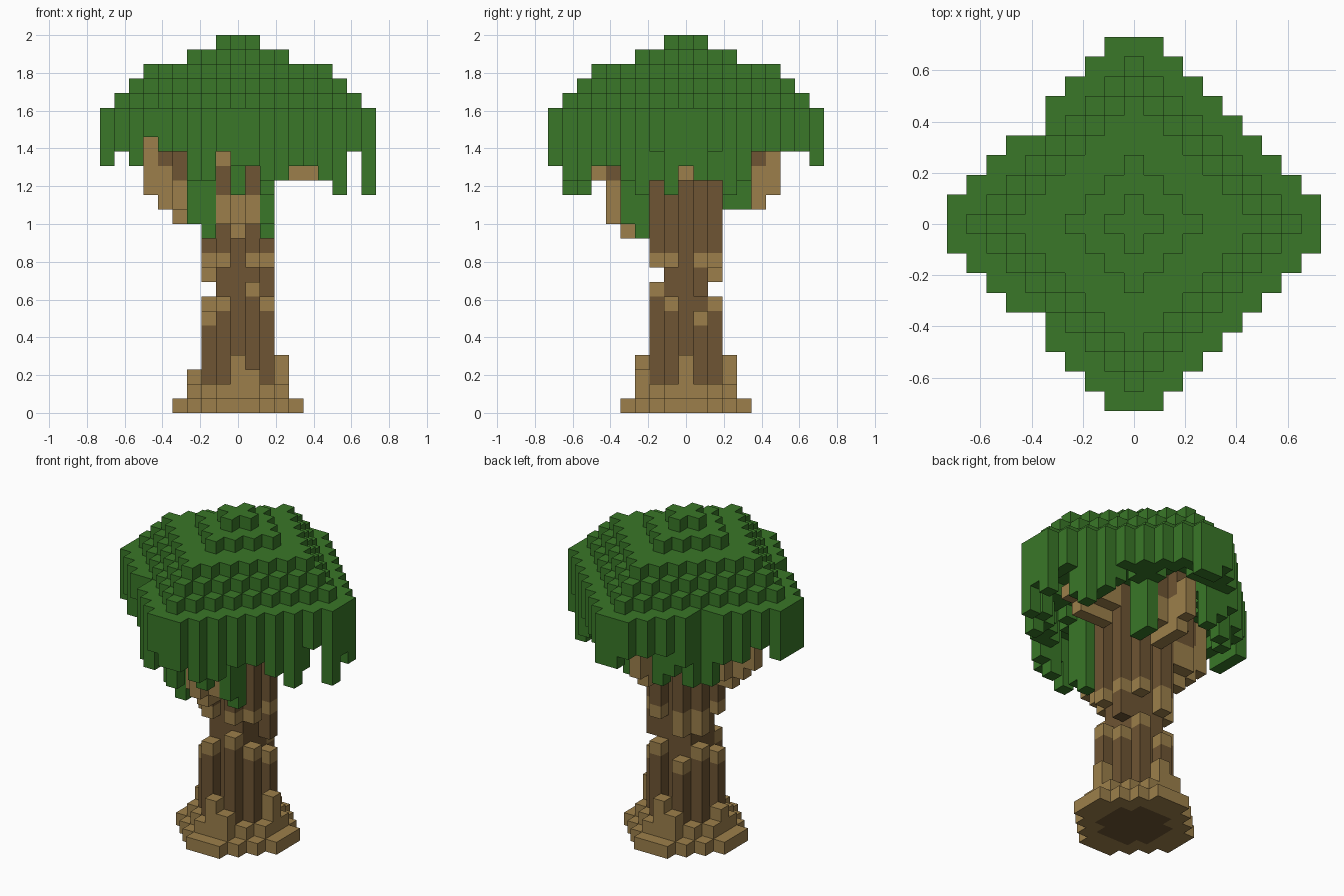
import bpy
import bmesh
import random
from mathutils import Vector

random.seed(4)
V = 2 / 26                      # edge length of one block
cube = bpy.data.objects.get("Cube")
if cube:
    bpy.data.objects.remove(cube)


def material(name, rgb):
    m = bpy.data.materials.new(name)
    m.use_nodes = True
    m.diffuse_color = (*rgb, 1)
    m.node_tree.nodes["Principled BSDF"].inputs["Base Color"].default_value = (*rgb, 1)
    return m


LEAF = material("leaf green", (0.041, 0.184, 0.021))
LIGHT = material("light bark", (0.335, 0.213, 0.070))
DARK = material("dark wood", (0.156, 0.090, 0.033))

blocks = {}                     # cell -> (part name, material)


def put(i, j, k, part, mat):
    blocks[i, j, k] = (part, mat)


def diamond(total, limit):
    """Cells of a square turned 45 degrees with clipped corners."""
    span = range(-limit, limit + 1)
    return [(i, j) for i in span for j in span if abs(i) + abs(j) <= total]


# Canopy tiers, from the top down
for k, total in [(25, 1), (24, 3), (23, 6), (22, 7), (21, 8)]:
    for i, j in diamond(total, total):
        put(i, j, k, "canopy", LEAF)

# Wide rim with a ragged lower edge: lowest block of each column, by x and by y
by_x = [17, 18, 17, 19, 18, 18, 16, 16, 18, 17, 17, 16, 16, 16, 17, 16, 15, 18, 15]
by_y = [17, 15, 15, 17, 17, 15, 15, 16, 15, 17, 16, 16, 15, 16, 18, 18, 18, 18, 17]
for i, j in diamond(10, 9):
    if (i, abs(j)) == (-5, 5):
        continue
    reach = abs(i) + abs(j)
    if reach >= 9 or max(abs(i), abs(j)) >= 8:
        if i < 0 and j > 0:
            low = 18 if j in (7, 8) or i == -8 else 17
            low = max(low, random.choice((16, 17, 18)))
            if j < 7 and i > -7:
                low -= random.choice((0, 1))
        else:
            low = max(by_x[i + 9], by_y[j + 9])
    else:
        low = 19 if reach < 7 or i <= -6 else random.choice((18, 19))
    for k in range(low, 21):
        put(i, j, k, "canopy", LEAF)

# Hanging leaf strands
strands = [(0, -8, 15), (-2, -4, 12), (-3, -4, 13), (2, -4, 13), (2, -3, 12),
           (2, 3, 14), (2, 4, 14), (3, -7, 16), (7, -3, 15), (2, -7, 15),
           (-2, 6, 15), (-4, 5, 15), (-5, 4, 15), (6, 4, 16)]
for i, j, low in strands:
    for k in range(low, 20):
        put(i, j, k, "leaf_strands", LEAF)

# Trunk core on a solid foot
for k in range(20):
    for i, j in diamond(3, 2):
        if k < 2 or max(abs(i), abs(j)) < 2:
            put(i, j, k, "trunk", DARK)

# Eight outer ribs, each broken at the waist between two light bark ends
ribs = {(-2, -1): (6, 10), (-2, 1): (7, 9), (-1, -2): (7, 10), (1, -2): (8, 10),
        (2, -1): (7, 10), (2, 1): (6, 8), (1, 2): (7, 10), (-1, 2): (6, 9)}
for (i, j), (lower, upper) in ribs.items():
    for k in range(2, 20):
        if k <= lower or k >= upper:
            light = k in (lower, 10) or (k == upper and i < 0)
            put(i, j, k, "trunk_ribs", LIGHT if light else DARK)

# Stepped root flare
for k, total, limit in ((0, 5, 4), (1, 4, 3)):
    for i, j in diamond(total, limit):
        if abs(i) + abs(j) > 3 or max(abs(i), abs(j)) > 2:
            put(i, j, k, "roots", LIGHT)
for i, j in diamond(3, 2):
    if abs(i) + abs(j) == 3 or max(abs(i), abs(j)) == 2:
        put(i, j, 1, "roots", LIGHT)
for i, j, top in ((0, -3, 3), (1, -3, 2), (3, 0, 3), (0, 3, 3), (-3, 0, 2), (-1, 3, 2)):
    for k in range(2, top + 1):
        put(i, j, k, "roots", LIGHT)


# Branches rising into the canopy: lowest block at each step outwards
def branch(dx, dy, lows, tip_top):
    for step, low in enumerate(lows, 3):
        half = 1 if step < 5 else 0
        for side in range(-half, half + 1):
            for k in range(low + abs(side), 20):
                cell = (dx * step - dy * side, dy * step + dx * side, k)
                if step == 6 and k > tip_top:
                    continue
                if blocks.get(cell, ("",))[0] != "leaf_strands":
                    outer = k < low + 3 or step == 6
                    put(*cell, "branches", LIGHT if outer else DARK)


branch(-1, 0, (13, 13, 14, 15), 18)
branch(0, -1, (12, 12, 13, 16), 17)
branch(0, 1, (14, 14, 14, 15), 17)
branch(1, 0, (16, 16, 16, 17), 17)
put(-1, -4, 17, "branches", LIGHT)

# Turn the exposed block sides into one mesh per part
SIDES = [Vector(s) for s in ((1, 0, 0), (-1, 0, 0), (0, 1, 0),
                             (0, -1, 0), (0, 0, 1), (0, 0, -1))]
parts = {}
for cell, (part, mat) in blocks.items():
    parts.setdefault(part, []).append(cell)


def build(name, cells):
    bm = bmesh.new()
    mats = []
    for cell in cells:
        mat = blocks[cell][1]
        if mat not in mats:
            mats.append(mat)
        centre = Vector(cell) + Vector((0, 0, 0.5))
        for n in SIDES:
            if tuple(int(c) for c in Vector(cell) + n) in blocks:
                continue
            u = Vector((n.y, n.z, n.x))
            w = n.cross(u)
            ring = [(1, 1), (-1, 1), (-1, -1), (1, -1)]
            face = bm.faces.new([bm.verts.new((centre + (n + u * a + w * b) / 2) * V)
                                 for a, b in ring])
            face.material_index = mats.index(mat)
    bmesh.ops.remove_doubles(bm, verts=bm.verts, dist=V / 100)
    mesh = bpy.data.meshes.new(name)
    bm.to_mesh(mesh)
    bm.free()
    for mat in mats:
        mesh.materials.append(mat)
    bpy.context.collection.objects.link(bpy.data.objects.new(name, mesh))


for name, cells in parts.items():
    build(name, cells)
